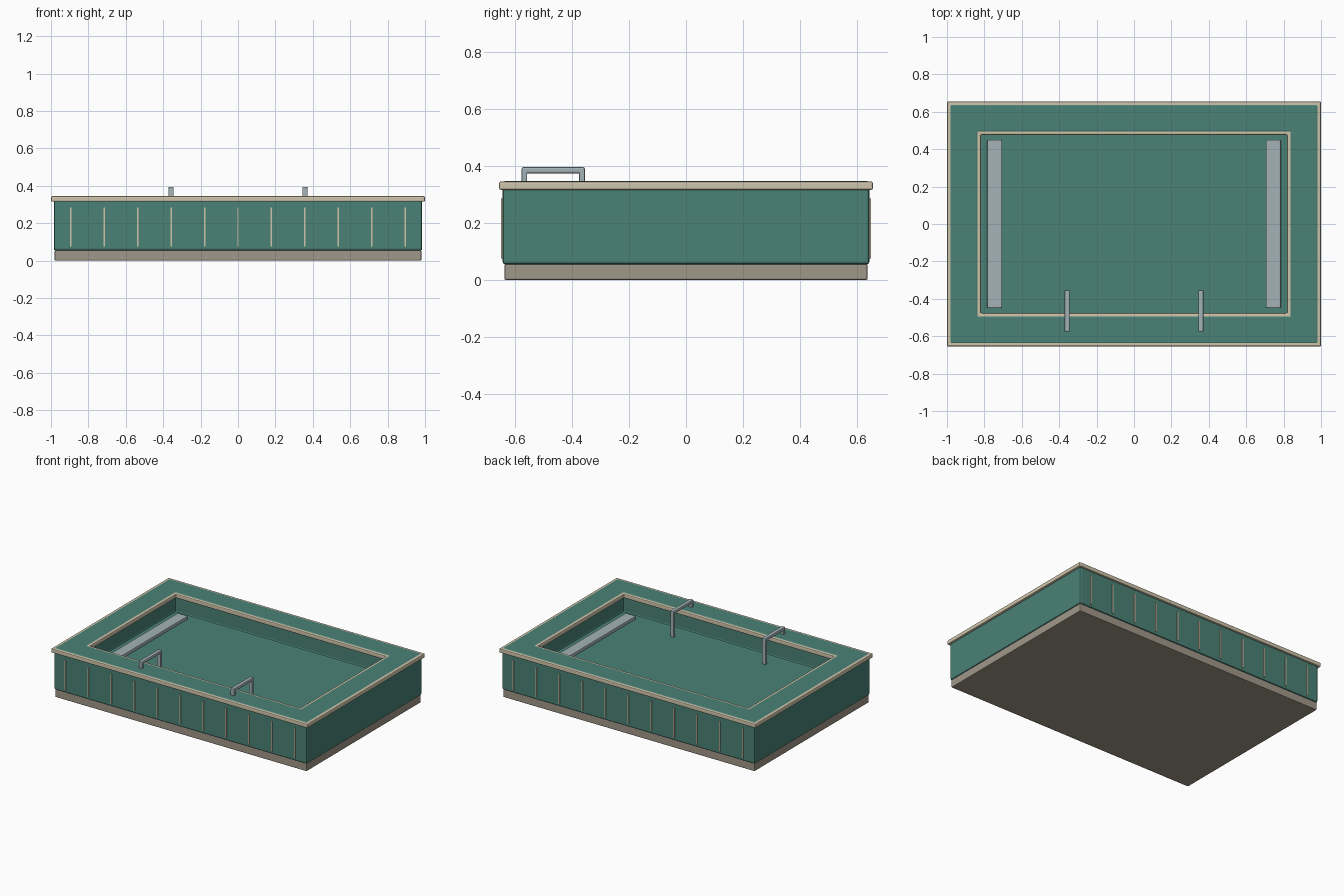
import bpy, bmesh

cube = bpy.data.objects.get("Cube")
if cube:
    bpy.data.objects.remove(cube, do_unlink=True)


def srgb(r, g, b):
    return tuple(((c / 255 + 0.055) / 1.055) ** 2.4 for c in (r, g, b)) + (1.0,)


def material(name, colour):
    m = bpy.data.materials.new(name)
    m.use_nodes = True
    m.diffuse_color = colour
    bsdf = m.node_tree.nodes["Principled BSDF"]
    bsdf.inputs["Base Color"].default_value = colour
    bsdf.inputs["Roughness"].default_value = 0.6
    return m


GREEN = material("sea green", srgb(74, 130, 118))
CREAM = material("cream stone", srgb(208, 197, 172))
TAUPE = material("taupe plinth", srgb(160, 151, 137))
METAL = material("pale steel", srgb(164, 178, 182))


def loft(name, rings, mat, bevel=0.0, closed=False, at=(0, 0)):
    """Join rectangles (half x, half y, z) into a solid, or a frame when closed."""
    bm = bmesh.new()
    loops = []
    for hx, hy, z in rings:
        loops.append([bm.verts.new((at[0] + sx * hx, at[1] + sy * hy, z))
                      for sx, sy in ((-1, -1), (1, -1), (1, 1), (-1, 1))])
    pairs = list(zip(loops, loops[1:]))
    if closed:
        pairs.append((loops[-1], loops[0]))
    else:
        bm.faces.new(loops[0])
        bm.faces.new(loops[-1])
    for a, b in pairs:
        for i in range(4):
            j = (i + 1) % 4
            bm.faces.new((a[i], a[j], b[j], b[i]))
    bmesh.ops.recalc_face_normals(bm, faces=bm.faces)
    mesh = bpy.data.meshes.new(name)
    bm.to_mesh(mesh)
    bm.free()
    mesh.materials.append(mat)
    ob = bpy.data.objects.new(name, mesh)
    bpy.context.collection.objects.link(ob)
    if bevel:
        mod = ob.modifiers.new("soft edges", 'BEVEL')
        mod.width = bevel
        mod.segments = 2
    return ob


def box(name, x, y, z, mat, bevel=0.0):
    """Box from (low, high) spans on each axis."""
    hx, hy = (x[1] - x[0]) / 2, (y[1] - y[0]) / 2
    return loft(name, [(hx, hy, z[0]), (hx, hy, z[1])], mat, bevel,
                at=((x[0] + x[1]) / 2, (y[0] + y[1]) / 2))


FLOOR, DECK = 0.21, 0.347

# Plinth and basin with a sunken pocket
box("plinth", (-0.98, 0.98), (-0.636, 0.636), (0, 0.056), TAUPE, 0.005)
loft("basin", [(0.985, 0.642, 0.054), (0.985, 0.642, DECK),
               (0.832, 0.49, DECK), (0.832, 0.49, FLOOR)], GREEN, 0.01)

# Coping frame around the deck
loft("coping", [(1.0, 0.655, 0.315), (1.0, 0.655, 0.345),
                (0.818, 0.477, 0.345), (0.818, 0.477, 0.315)],
     CREAM, 0.007, closed=True)

# Upright joint strips on the front and back
for side, s in (("front", -1), ("back", 1)):
    for i in range(11):
        x = (i - 5) * 0.179
        ys = sorted((s * 0.638, s * 0.648))
        box(f"{side}_strip_{i + 1}", (x - 0.004, x + 0.004), ys, (0.075, 0.285), CREAM)

for side, s in (("left", 1), ("right", -1)):
    # Low bench along each end of the pool
    box(f"{side}_bench", sorted((s * 0.705, s * 0.785)), (-0.45, 0.45),
        (FLOOR - 0.01, 0.232), METAL, 0.006)
    # Grab rail: short leg on the deck, long leg to the floor
    x = (s * 0.358 - 0.014, s * 0.358 + 0.014)
    box(f"{side}_rail_bar", x, (-0.576, -0.354), (0.373, 0.395), METAL, 0.006)
    box(f"{side}_rail_deck_leg", x, (-0.576, -0.556), (0.34, 0.385), METAL, 0.004)
    box(f"{side}_rail_pool_leg", x, (-0.374, -0.354), (FLOOR, 0.385), METAL, 0.004)
